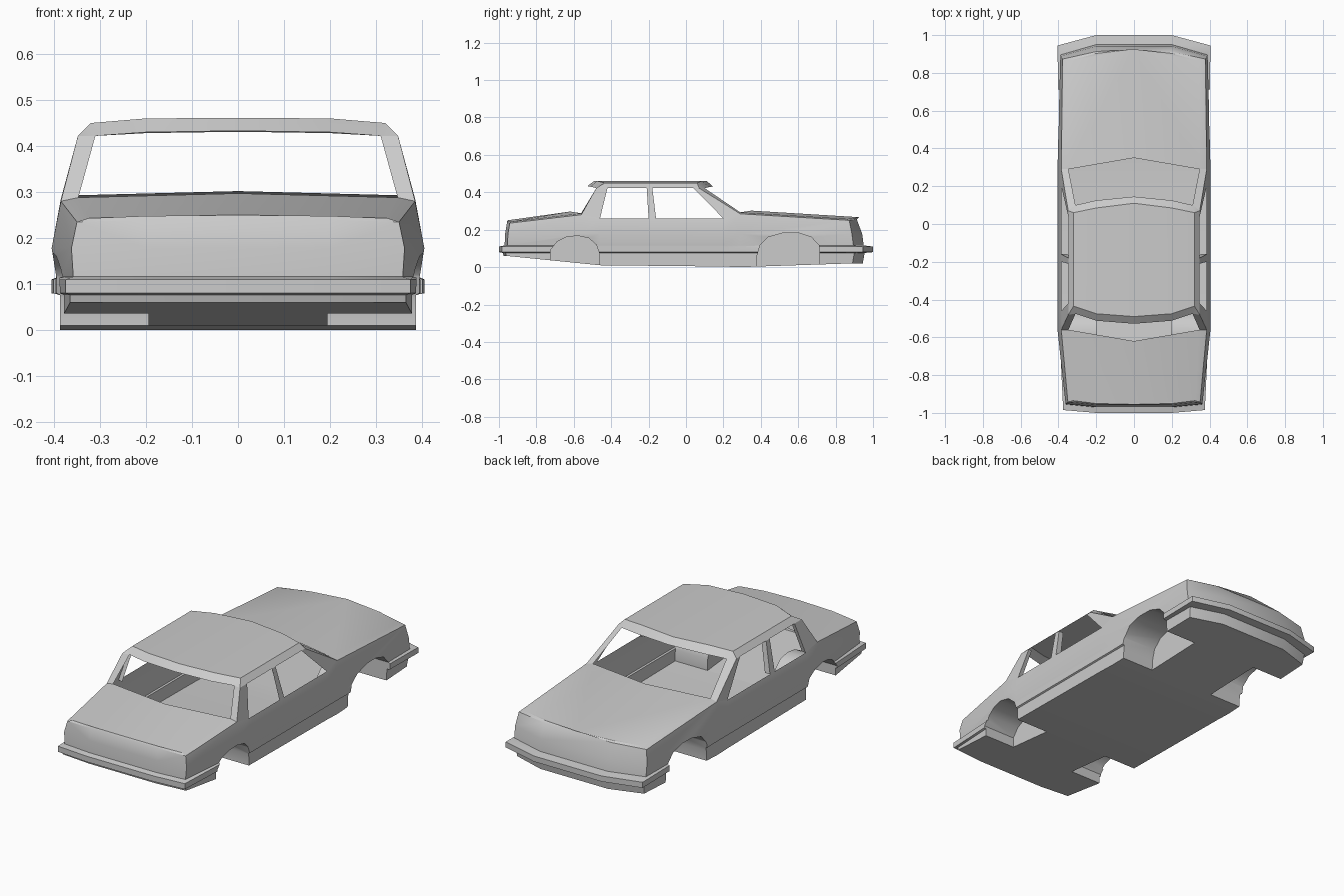
import bpy, bmesh
from math import radians

if "Cube" in bpy.data.objects:
    bpy.data.objects.remove(bpy.data.objects["Cube"])


def make_object(name, bm):
    bmesh.ops.remove_doubles(bm, verts=bm.verts, dist=0.0005)
    bmesh.ops.recalc_face_normals(bm, faces=bm.faces)
    me = bpy.data.meshes.new(name)
    bm.to_mesh(me)
    bm.free()
    ob = bpy.data.objects.new(name, me)
    bpy.context.collection.objects.link(ob)
    return ob


def activate(ob):
    bpy.ops.object.select_all(action='DESELECT')
    ob.select_set(True)
    bpy.context.view_layer.objects.active = ob


def smooth(ob, angle=32):
    activate(ob)
    bpy.ops.object.shade_smooth_by_angle(angle=radians(angle))


def mirrored_polys(name, polys):
    bm = bmesh.new()
    for s in (1, -1):
        for p in polys:
            bm.faces.new([bm.verts.new((s * x, y, z)) for x, y, z in p][::s])
    return make_object(name, bm)


# Lower body: stacked plan outlines, each (rear y, front y, rear/mid/front half width)
levels = [(-.975, .945, .365, .387, .375),
          (-.98, .955, .365, .387, .38),
          (-1.0, 1.0, .375, .395, .405),
          (-1.0, 1.0, .375, .395, .405),
          (-.97, .95, .358, .395, .39),
          (-.967, .942, .362, .405, .39),
          (-.957, .928, .350, .385, .378),
          (-.95, .918, .325, .347, .345)]
bottom_z = [.06, .06, .02, .01, .003, 0, .02, .02]
edge_z = [.24, .235, .28, .26, .26, .285, .25, .255]
side_y = [-.56, -.46, .20, .29]


def level_z(k, i):
    if k == 0:
        return bottom_z[i]
    if k >= 6:
        return edge_z[i] + (.008 if k == 7 else 0)
    return [0, .076, .08, .11, .116, .178][k]


bm = bmesh.new()
sides = {}
for s in (1, -1):
    rows = []
    for k, (yr, yf, xr, xm, xf) in enumerate(levels):
        pts = [(.2, yr), (xr, yr + .015)] + [(xm, y) for y in side_y]
        pts += [(xf, yf - .055), (.2, yf - (.015 if k > 5 else 0))]
        rows.append([bm.verts.new((s * x, y, level_z(k, i))) for i, (x, y) in enumerate(pts)])
    sides[s] = rows
    for a, b in zip(rows, rows[1:]):
        for i in range(7):
            bm.faces.new((a[i], a[i + 1], b[i + 1], b[i]))
R, L = sides[1], sides[-1]
for i in range(7):
    bm.faces.new((R[0][i], R[0][i + 1], L[0][i + 1], L[0][i]))
mid = {0: (-.955, .25), 2: (-.62, .297), 3: (-.46, .27), 4: (.2, .27), 5: (.35, .302), 7: (.925, .267)}
c = {i: bm.verts.new((0, y, z)) for i, (y, z) in mid.items()}
for rows in (R, L):
    t = rows[7]
    bm.faces.new((t[0], t[1], c[0]))
    bm.faces.new((t[6], t[7], c[7]))
    for i, a, b in ((1, 0, 2), (2, 2, 3), (3, 3, 4), (4, 4, 5), (5, 5, 7)):
        bm.faces.new((t[i], t[i + 1], c[b], c[a]))
for i in (0, 7):
    for k in range(6):
        bm.faces.new((R[k][i], R[k + 1][i], L[k + 1][i], L[k][i]))
    bm.faces.new((R[6][i], R[7][i], c[i], L[7][i], L[6][i]))
body = make_object("lower_body", bm)

# Wheel arch cutters
rear_arch = [(-.725, -.1), (-.725, .09), (-.69, .135), (-.64, .16), (-.58, .168),
             (-.52, .155), (-.48, .12), (-.462, .07), (-.46, -.1)]
front_arch = [(.37, -.1), (.38, .06), (.395, .115), (.44, .16), (.52, .183),
              (.60, .183), (.67, .16), (.712, .115), (.715, -.1)]
bm = bmesh.new()
for arch in (rear_arch, front_arch):
    for s in (1, -1):
        inner = [bm.verts.new((s * .195, y, z)) for y, z in arch]
        outer = [bm.verts.new((s * .5, y, z)) for y, z in arch]
        n = len(arch)
        for i in range(n):
            j = (i + 1) % n
            bm.faces.new((inner[i], inner[j], outer[j], outer[i]))
        bm.faces.new(inner)
        bm.faces.new(outer)
cutter = make_object("wheel_arch_cutter", bm)
cutter.hide_render = True
activate(body)
mod = body.modifiers.new("arches", 'BOOLEAN')
mod.object = cutter
mod.operation = 'DIFFERENCE'
mod.solver = 'EXACT'
bpy.ops.object.modifier_apply(modifier=mod.name)
bpy.data.objects.remove(cutter)

# Open the cabin
bm = bmesh.new()
bm.from_mesh(body.data)
hole = []
for f in bm.faces:
    m = f.calc_center_median()
    if -.57 < m.y < .32 and m.z > .255 and abs(f.normal.z) > .5:
        hole.append(f)
bmesh.ops.delete(bm, geom=hole, context='FACES')
bm.to_mesh(body.data)
bm.free()
smooth(body)

# Roof: crown, rounded sides, front and rear headers
front_top = [(0, .11, .461), (.2, .085, .46), (.32, .06, .45)]
front_low = [(0, .145, .431), (.2, .125, .428), (.31, .10, .422)]
rear_top = [(0, -.49, .461), (.2, -.475, .46), (.32, -.435, .45)]
rear_low = [(0, -.528, .433), (.2, -.512, .43), (.31, -.475, .422)]
front_out, rear_out = (.348, .07, .422), (.348, -.48, .422)
polys = []
for i in (0, 1):
    for a, b in ((rear_top, front_top), (front_top, front_low), (rear_low, rear_top)):
        polys.append([a[i], a[i + 1], b[i + 1], b[i]])
polys.append([rear_top[2], rear_out, front_out, front_top[2]])
polys.append([front_top[2], front_out, front_low[2]])
polys.append([rear_top[2], rear_low[2], rear_out])
smooth(mirrored_polys("roof", polys))

# Pillars
sill, top = .385, .348
mirrored_polys("rear_pillar", [
    [(sill, -.56, .28), (sill, -.46, .26), (top, -.42, .422), rear_out],
    [(sill, -.56, .28), rear_out, rear_low[2], (.347, -.56, .288)],
    [(sill, -.46, .26), (.36, -.465, .26), (.325, -.425, .422), (top, -.42, .422)]])
mirrored_polys("centre_pillar", [
    [(sill, -.20, .26), (sill, -.16, .26), (top, -.18, .422), (top, -.21, .422)],
    [(sill, -.16, .26), (.355, -.16, .26), (.32, -.18, .422), (top, -.18, .422)]])
mirrored_polys("front_pillar", [
    [(sill, .20, .26), (sill, .29, .285), front_out, (top, .04, .422)],
    [(sill, .29, .285), (.347, .29, .293), front_low[2], front_out]])
